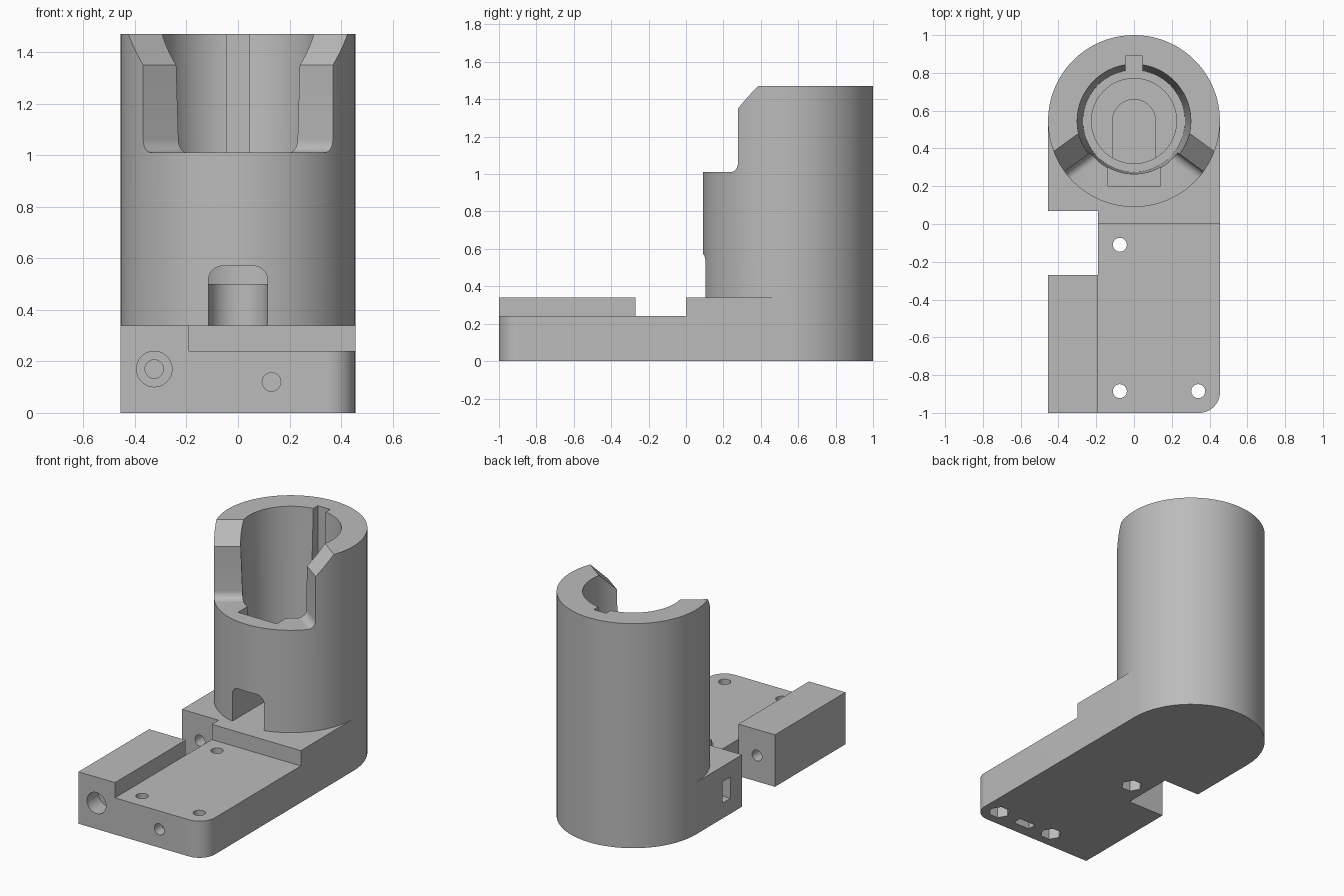
import bpy, bmesh, math
from mathutils import Vector

if "Cube" in bpy.data.objects:
    bpy.data.objects.remove(bpy.data.objects["Cube"])

grey = bpy.data.materials.new("light grey")
grey.diffuse_color = (0.5, 0.5, 0.5, 1)
grey.use_nodes = True
grey.node_tree.nodes["Principled BSDF"].inputs["Base Color"].default_value = grey.diffuse_color
CY, R = 0.545, 0.455          # tower centre and radius
X, Y, Z = Vector((1, 0, 0)), Vector((0, 1, 0)), Vector((0, 0, 1))


def prism(name, pts, origin, u, v, w, length):
    """Extrude a 2D outline (in u, v) along w."""
    bm = bmesh.new()
    o = Vector(origin)
    f = bm.faces.new([bm.verts.new(o + u * a + v * b) for a, b in pts])
    r = bmesh.ops.extrude_face_region(bm, geom=[f])
    new = [e for e in r["geom"] if isinstance(e, bmesh.types.BMVert)]
    bmesh.ops.translate(bm, verts=new, vec=w * length)
    bmesh.ops.recalc_face_normals(bm, faces=bm.faces)
    me = bpy.data.meshes.new(name)
    bm.to_mesh(me)
    bm.free()
    ob = bpy.data.objects.new(name, me)
    bpy.context.collection.objects.link(ob)
    me.materials.append(grey)
    return ob


def arc(cx, cy, r, a0, a1, n):
    return [(cx + r * math.cos(math.radians(a0 + (a1 - a0) * i / n)),
             cy + r * math.sin(math.radians(a0 + (a1 - a0) * i / n))) for i in range(n + 1)]


def circle(cx, cy, r, n=48, turn=0):
    return arc(cx, cy, r, turn, turn + 360, n)[:-1]


def box(x0, x1, y0, y1, z0, z1):
    return prism("cutter", [(x0, y0), (x1, y0), (x1, y1), (x0, y1)], (0, 0, z0), X, Y, Z, z1 - z0)


def post(x, y, r, z0, z1, n=48):
    return prism("cutter", circle(x, y, r, n), (0, 0, z0), X, Y, Z, z1 - z0)


def bore_y(x, z, r, y0, y1):
    return prism("cutter", circle(x, z, r, 40), (0, y0, 0), X, Z, Y, y1 - y0)


def cut(ob, cutters):
    bpy.context.view_layer.objects.active = ob
    for c in cutters:
        m = ob.modifiers.new("cut", 'BOOLEAN')
        m.operation, m.solver, m.object = 'DIFFERENCE', 'EXACT', c
        bpy.ops.object.modifier_apply(modifier=m.name)
        bpy.data.objects.remove(c)


# Base plate with rounded back and one rounded front corner
outline = [(-R, -1)] + arc(R - 0.11, -0.89, 0.11, -90, 0, 12) + arc(0, CY, R, 0, 180, 64)
base = prism("base", outline, (0, 0, 0), X, Y, Z, 0.34)
cuts = [box(-1, -0.19, -0.27, 0.07, -1, 1),          # side gap
        box(-0.1905, 1, -2, 0, 0.24, 1)]             # lowered deck
# Screw holes with hexagonal nut pockets underneath
for x, y in [(-0.075, -0.11), (-0.075, -0.885), (0.34, -0.885)]:
    cuts += [post(x, y, 0.037, -1, 1, 32), post(x, y, 0.066, -1, 0.09, 6)]
# Front screw and its nut slot, long side screw and its nut slot
cuts += [bore_y(0.13, 0.12, 0.036, -1.5, -0.75),
         box(0.07, 0.19, -0.925, -0.865, -1, 0.18),
         bore_y(-0.325, 0.17, 0.036, -1.5, 0.40),
         bore_y(-0.325, 0.17, 0.069, -1.5, -0.88),
         box(-1, -0.26, 0.19, 0.27, 0.10, 0.24)]
cut(base, cuts)

# Tower
tower = prism("tower", circle(0, CY, R, 128), (0, 0, 0.34), X, Y, Z, 1.13)

# Tapered bore: widen the top ring of a straight cutter
taper = post(0, CY, 0.27, 0.62, 1.50, 96)
for v in taper.data.vertices:
    if v.co.z > 1:
        v.co.x *= 0.302 / 0.27
        v.co.y = CY + (v.co.y - CY) * 0.302 / 0.27
cuts = [taper,
        post(0, CY, 0.225, 0.50, 0.80, 96),          # floor recess
        box(-0.045, 0.045, 0.7, 0.89, 0.62, 2),      # rear key groove
        box(-0.14, 0.14, 0.20, 0.45, 0.90, 2)]       # front ledge pocket

# Front window: two radial walls with chamfered top and filleted foot
profile = ([(-0.25, 1.60), (0, 1.35)] + arc(0.05, 1.06, 0.05, 180, 270, 8)
           + [(0.7, 1.01), (0.7, 1.60)])
a = math.radians(36)
for s in (1, -1):
    along = Vector((s * math.cos(a), -math.sin(a), 0))
    inward = Vector((-s * math.sin(a), -math.cos(a), 0))
    cuts.append(prism("cutter", profile, (0, CY, 0), inward, Z, along, 0.8))

# Arched cable doorway and the round-ended channel behind it
door = [(-0.115, 0.2), (0.115, 0.2)] + arc(0.06, 0.515, 0.055, 0, 90, 8) + arc(-0.06, 0.515, 0.055, 90, 180, 8)
cuts.append(prism("cutter", door, (0, -0.1, 0), X, Z, Y, 0.5))
channel = [(-0.114, 0.37), (0.114, 0.37)] + arc(0, CY, 0.114, 0, 180, 24)
cuts.append(prism("cutter", channel, (0, 0, 0.2), X, Y, Z, 0.365))
cut(tower, cuts)

# Smooth curved walls, keep edges sharp
for ob in (base, tower):
    bpy.ops.object.select_all(action='DESELECT')
    ob.select_set(True)
    bpy.context.view_layer.objects.active = ob
    bpy.ops.object.shade_smooth_by_angle(angle=math.radians(25))
